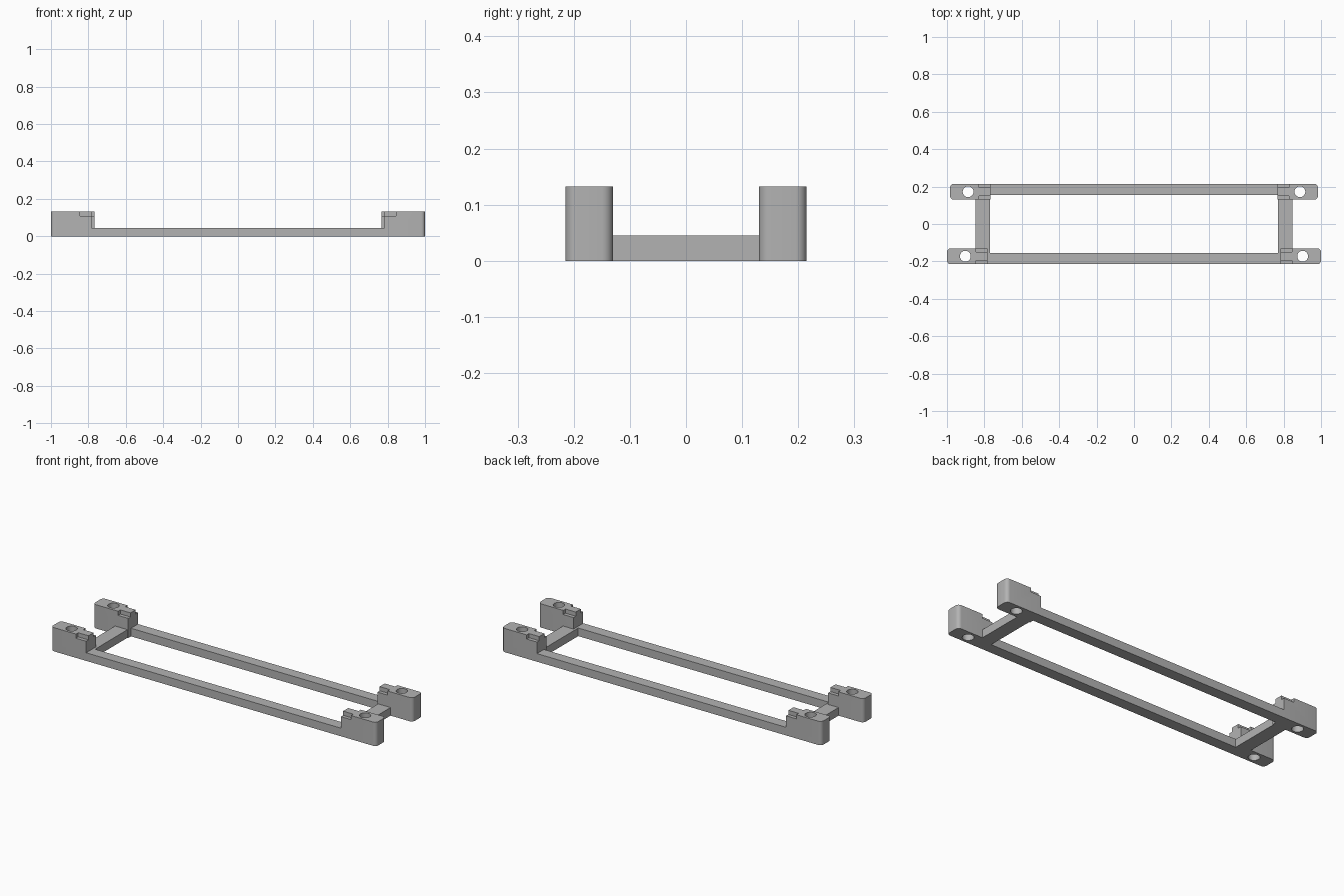
import bpy, bmesh, math
from mathutils import Matrix, Vector

if "Cube" in bpy.data.objects:
    bpy.data.objects.remove(bpy.data.objects["Cube"], do_unlink=True)

grey = bpy.data.materials.new("plain grey")
grey.use_nodes = True
grey.diffuse_color = (0.45, 0.45, 0.45, 1)
grey.node_tree.nodes["Principled BSDF"].inputs["Base Color"].default_value = grey.diffuse_color

HALF_Y, POST_IN, RAIL_IN = 0.215, 0.13, 0.154
POST_H, RAIL_H, SHELF_Z = 0.132, 0.045, 0.109
POST_LEN, HOLE_R, ROUND = 0.217, 0.029, 0.02
NOTCH_LEN, NOTCH_W = 0.063, 0.02


def finish(name, bm):
    mesh = bpy.data.meshes.new(name)
    bm.to_mesh(mesh)
    bm.free()
    obj = bpy.data.objects.new(name, mesh)
    mesh.materials.append(grey)
    bpy.context.collection.objects.link(obj)
    return obj


def box_mesh(lo, hi):
    bm = bmesh.new()
    lo, hi = Vector(lo), Vector(hi)
    size = hi - lo
    bmesh.ops.create_cube(bm, size=1, matrix=Matrix.Translation((lo + hi) / 2)
                          @ Matrix.Diagonal((*size, 1)))
    return bm


def box(name, a, b):
    lo = [min(p, q) for p, q in zip(a, b)]
    hi = [max(p, q) for p, q in zip(a, b)]
    return finish(name, box_mesh(lo, hi))


def cut(obj, cutter):
    cutter.hide_render = True
    mod = obj.modifiers.new("cut", "BOOLEAN")
    mod.operation, mod.solver, mod.object = "DIFFERENCE", "EXACT", cutter
    bpy.context.view_layer.objects.active = obj
    bpy.ops.object.modifier_apply(modifier=mod.name)
    bpy.data.objects.remove(cutter, do_unlink=True)


def post(name, sx, sy, outer, hole_x):
    """Corner post: rounded outer end, screw hole, two stepped inner corners."""
    inner = outer - POST_LEN
    obj = box(name, (sx * inner, sy * POST_IN, 0), (sx * outer, sy * HALF_Y, POST_H))
    bm = bmesh.new()
    bm.from_mesh(obj.data)
    mid = sx * (inner + outer) / 2
    ends = [e for e in bm.edges
            if abs(e.verts[0].co.z - e.verts[1].co.z) > 0.1
            and (e.verts[0].co.x - mid) * sx > 0]
    bmesh.ops.bevel(bm, geom=ends, offset=ROUND, segments=6, profile=0.5, affect="EDGES")
    bm.to_mesh(obj.data)
    bm.free()

    # Screw hole
    bm = bmesh.new()
    centre = Vector((sx * hole_x, sy * (POST_IN + HALF_Y) / 2, POST_H / 2))
    bmesh.ops.create_cone(bm, cap_ends=True, segments=32, radius1=HOLE_R,
                          radius2=HOLE_R, depth=0.3, matrix=Matrix.Translation(centre))
    cut(obj, finish("hole_cutter", bm))

    # Steps either side of the middle ridge
    for a, b in ((POST_IN - 0.05, POST_IN + NOTCH_W), (HALF_Y - NOTCH_W, HALF_Y + 0.05)):
        cut(obj, box("notch_cutter", (sx * (inner - 0.05), sy * a, SHELF_Z),
                     (sx * (inner + NOTCH_LEN), sy * b, POST_H + 0.05)))

    bpy.ops.object.select_all(action="DESELECT")
    obj.select_set(True)
    bpy.context.view_layer.objects.active = obj
    bpy.ops.object.shade_smooth_by_angle(angle=math.radians(30))


# Posts and long rails
for end, sy, outer, hole_x in (("front", -1, 1.0, 0.902), ("back", 1, 0.983, 0.887)):
    for side, sx in (("left", 1), ("right", -1)):
        post(f"{end}_{side}_post", sx, sy, outer, hole_x)
    reach = outer - POST_LEN
    box(f"{end}_rail", (-reach, sy * RAIL_IN, 0), (reach, sy * HALF_Y, RAIL_H))

# Cross bars
for side, sx in (("left", 1), ("right", -1)):
    box(f"{side}_cross_bar", (sx * 0.771, -RAIL_IN, 0), (sx * 0.847, POST_IN, RAIL_H))
